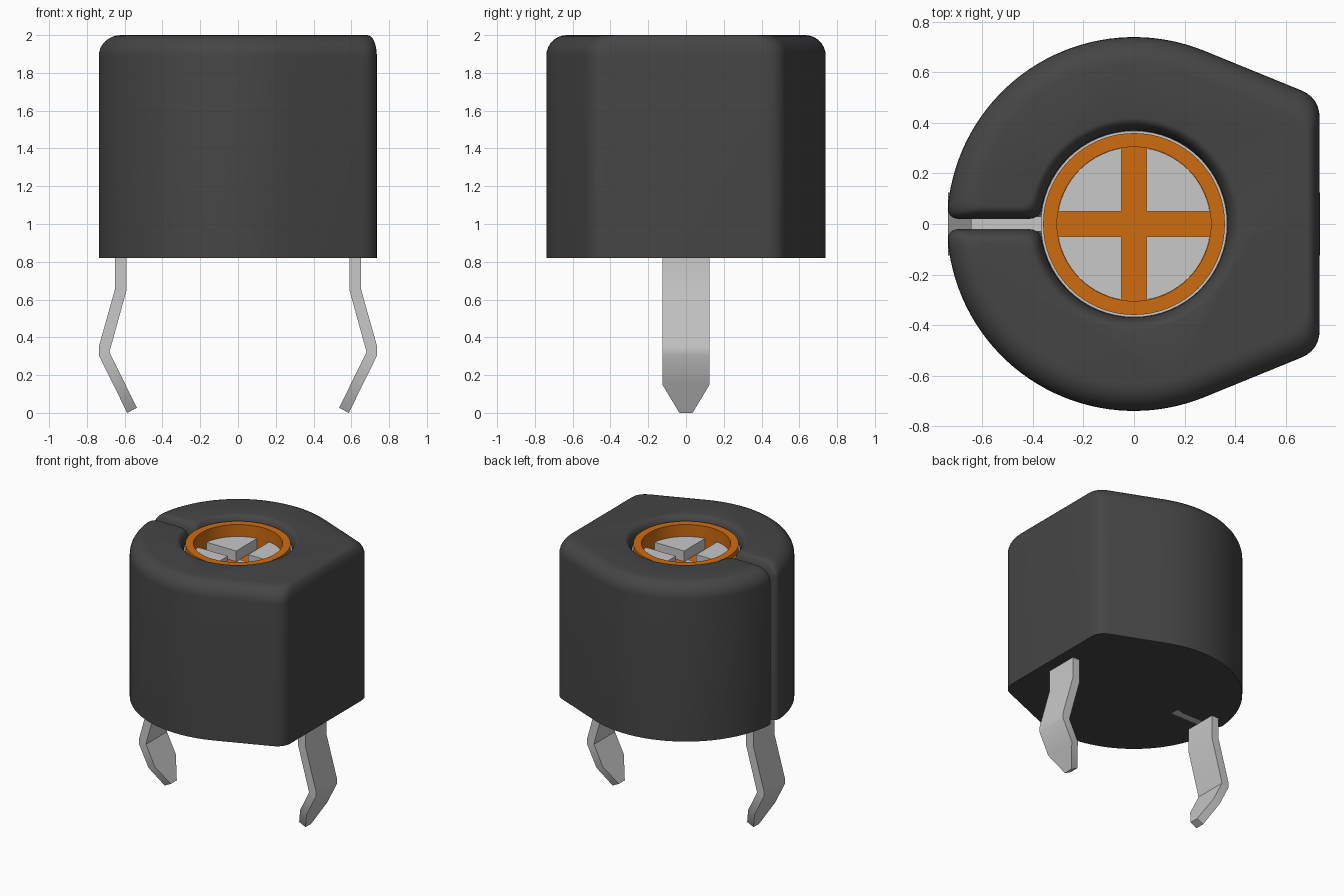
import bpy, bmesh
from math import sin, cos, tan, pi, radians, asin, sqrt
from mathutils import Vector

if "Cube" in bpy.data.objects:
    bpy.data.objects.remove(bpy.data.objects["Cube"])


def material(name, rgb):
    m = bpy.data.materials.new(name)
    m.use_nodes = True
    m.diffuse_color = (*rgb, 1)
    bsdf = next(n for n in m.node_tree.nodes if n.type == "BSDF_PRINCIPLED")
    bsdf.inputs["Base Color"].default_value = (*rgb, 1)
    return m


DARK = material("dark plastic", (0.06, 0.06, 0.06))
METAL = material("tinned metal", (0.58, 0.58, 0.58))
ORANGE = material("orange plastic", (0.62, 0.15, 0.005))


def finish(name, bm, mat, angle=35):
    bmesh.ops.remove_doubles(bm, verts=bm.verts[:], dist=1e-5)
    bmesh.ops.recalc_face_normals(bm, faces=bm.faces[:])
    mesh = bpy.data.meshes.new(name)
    bm.to_mesh(mesh)
    bm.free()
    mesh.materials.append(mat)
    for p in mesh.polygons:
        p.use_smooth = True
    mesh.set_sharp_from_angle(angle=radians(angle))
    obj = bpy.data.objects.new(name, mesh)
    bpy.context.collection.objects.link(obj)
    return obj


def loft(bm, rings, caps=True):
    """Join closed rings of equal length with quads."""
    loops = [[bm.verts.new(p) for p in ring] for ring in rings]
    for a, b in zip(loops, loops[1:]):
        for i in range(len(a)):
            j = (i + 1) % len(a)
            bm.faces.new((a[i], a[j], b[j], b[i]))
    if caps:
        bm.faces.new(loops[0][::-1])
        bm.faces.new(loops[-1])


def prism(name, outline, z0, z1, mat):
    bm = bmesh.new()
    loft(bm, [[(x, y, z) for x, y in outline] for z in (z0, z1)])
    return finish(name, bm, mat)


def circle(r, n=64):
    return [(r * cos(2 * pi * i / n), r * sin(2 * pi * i / n)) for i in range(n)]


def arc(r, a0, a1, n):
    return [Vector((r * cos(a0 + (a1 - a0) * i / n), r * sin(a0 + (a1 - a0) * i / n)))
            for i in range(n + 1)]


def corner(a, c, b, n=6):
    """Rounded corner between a and b, pulled towards c."""
    return [a * (1 - t) ** 2 + c * 2 * t * (1 - t) + b * t * t
            for t in (i / n for i in range(1, n))]


BASE, TOP, FILLET = 0.82, 2.0, 0.11


def body_outline(d):
    """Slotted ring with one flat side, inset by d."""
    k = 0.45 * d
    R, H, W, F = 0.74 - d, 0.37 + k, 0.02 + k, 0.735 - k
    r, tangent = 0.05, radians(67.8)
    inner = arc(H, 0, pi - (W + r) / H, 28)
    outer = arc(R, pi - (W + r) / R, tangent, 36)
    in_slot, out_slot = Vector((-H - r, W)), Vector((-R + r, W))
    pts = inner + corner(inner[-1], Vector((-sqrt(H * H - W * W), W)), in_slot)
    pts += [in_slot, out_slot]
    pts += corner(out_slot, Vector((-sqrt(R * R - W * W), W)), outer[0]) + outer
    # rounded corner beside the flat side
    tip = Vector((F, (R - F * cos(tangent)) / sin(tangent)))
    a = tip + (outer[-1] - tip).normalized() * 0.08
    b = tip - Vector((0, 0.08))
    pts += [a] + corner(a, tip, b) + [b, Vector((F, 0))]
    return pts + [Vector((p.x, -p.y)) for p in pts[-2:0:-1]]


# Housing with a rounded top edge
bm = bmesh.new()
levels = [(0, BASE)]
for i in range(9):
    t = pi / 2 * i / 8
    levels.append((FILLET * (1 - cos(t)), TOP - FILLET + FILLET * sin(t)))
loft(bm, [[(p.x, p.y, z) for p in body_outline(d)] for d, z in levels])
finish("housing", bm, DARK)
prism("housing_floor", circle(0.385), BASE, BASE + 0.03, DARK)

# Metal core and the plate filling the slot
prism("metal_core", circle(0.369), BASE + 0.03, 1.79, METAL)
bm = bmesh.new()
loft(bm, [[(x, y, z) for x, y in circle(r)]
          for r, z in ((0.369, 1.78), (0.369, 1.93), (0.355, 1.93), (0.355, 1.78))], caps=False)
finish("metal_sleeve", bm, METAL)
prism("slot_plate", [(-0.645, -0.03), (-0.36, -0.03), (-0.36, 0.03), (-0.645, 0.03)],
      BASE, 1.86, METAL)

# Rotor cup
bm = bmesh.new()
loft(bm, [[(x, y, z) for x, y in circle(r)]
          for r, z in ((0.36, 1.78), (0.36, 1.97), (0.305, 1.97), (0.305, 1.8))])
finish("rotor_cup", bm, ORANGE)

# Four raised pads leaving a cross-shaped driver slot
edge = asin(0.05 / 0.304)
pad = [Vector((0.05, 0.05))] + arc(0.304, edge, pi / 2 - edge, 14)
for sx, sy, label in ((1, 1, "back_left"), (-1, 1, "back_right"),
                      (1, -1, "front_left"), (-1, -1, "front_right")):
    prism("rotor_pad_" + label, [(p.x * sx, p.y * sy) for p in pad], 1.795, 1.88, METAL)

# Bent legs: outer point, inner point, half width at each station
stations = [((0.65, 0.86), (0.59, 0.86), 0.125),
            ((0.65, 0.66), (0.59, 0.65), 0.125),
            ((0.737, 0.35), (0.677, 0.335), 0.125),
            ((0.737, 0.305), (0.68, 0.32), 0.125),
            ((0.66, 0.15), (0.606, 0.17), 0.125),
            ((0.587, 0.0), (0.535, 0.027), 0.035)]
for side, label in ((1, "left"), (-1, "right")):
    bm = bmesh.new()
    loft(bm, [[(side * o[0], -w, o[1]), (side * o[0], w, o[1]),
               (side * i[0], w, i[1]), (side * i[0], -w, i[1])] for o, i, w in stations])
    finish(label + "_leg", bm, METAL, 30)
